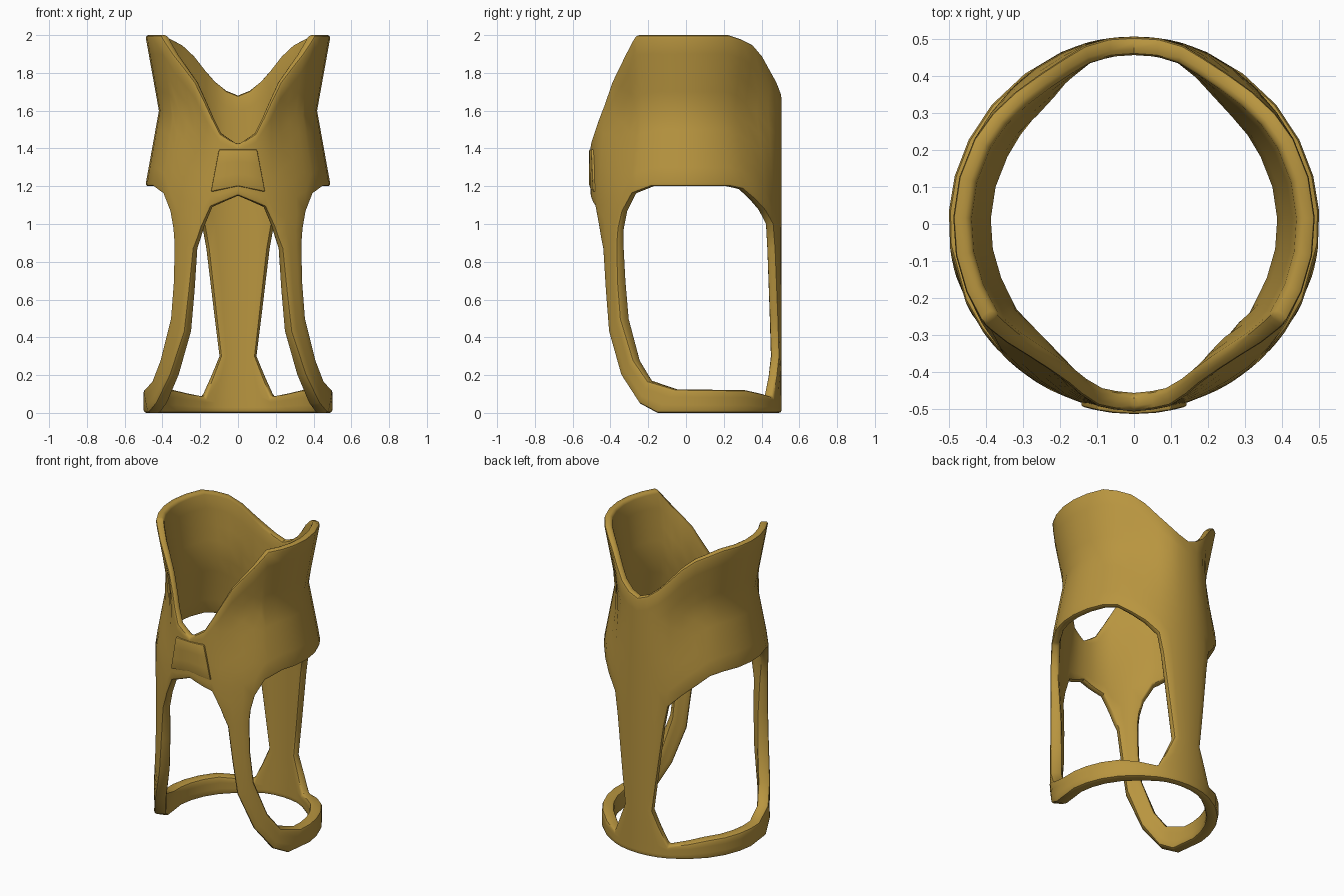
import bpy
import math

if "Cube" in bpy.data.objects:
    bpy.data.objects.remove(bpy.data.objects["Cube"])

mat = bpy.data.materials.new("ochre")
mat.diffuse_color = (0.48, 0.30, 0.05, 1)
mat.use_nodes = True
mat.node_tree.nodes["Principled BSDF"].inputs["Base Color"].default_value = mat.diffuse_color


def interp(x, pts):
    for (a, u), (b, v) in zip(pts, pts[1:]):
        if x <= b:
            return u + (v - u) * max(0, (x - a) / (b - a))
    return pts[-1][1]


def lerp(p, q, n):
    return [tuple(a + (b - a) * i / n for a, b in zip(p, q)) for i in range(n + 1)]


# Waisted cylinder: angle runs from the front (0) round to the back (180)
def radii(phi, z):
    w = interp(abs(phi), [(0, 0), (12, 0.1), (35, 1), (142, 1), (167, 0), (180, 0)])
    waist = interp(z, [(0, 0), (1.2, 0), (1.6, 1), (2, 0)])
    high = interp(z, [(0, 0), (1.0, 0), (1.2, 1), (2, 1)])
    low = interp(z, [(0, 1), (0.6, 1), (1.0, 0), (2, 0)])
    outer = 0.506 - 0.005 * w - w * (0.01 * high + 0.072 * waist)
    thick = 0.05 + 0.022 * w * low - 0.018 * w * waist
    return outer, outer - thick


def make_shell(name, patches, radius, bevel):
    """Wrap grids of (angle, z) points round the cylinder on both sides and thicken them."""
    index, params, faces = {}, [], []

    def vid(phi, z):
        key = (round(phi % 360, 2), round(z, 3))
        if key not in index:
            index[key] = len(params)
            params.append((phi, z))
        return index[key]

    for side in (1, -1):
        for grid in patches:
            for r0, r1 in zip(grid, grid[1:]):
                for i in range(len(r0) - 1):
                    f = [vid(side * p, z) for p, z in (r0[i], r0[i + 1], r1[i + 1], r1[i])]
                    area = (r0[i + 1][0] - r0[i][0]) * (r1[i][1] - r0[i][1]) \
                        - (r0[i + 1][1] - r0[i][1]) * (r1[i][0] - r0[i][0])
                    faces.append(f if area * side > 0 else f[::-1])
    n = len(params)
    verts = []
    for layer in (0, 1):
        for phi, z in params:
            r, a = radius(phi, z)[layer], math.radians(phi)
            verts.append((r * math.sin(a), -r * math.cos(a), z))
    edges = {(f[i], f[(i + 1) % 4]) for f in faces for i in range(4)}
    rim = [(b, a, a + n, b + n) for a, b in edges if (b, a) not in edges]
    inner = [[v + n for v in f[::-1]] for f in faces]
    me = bpy.data.meshes.new(name)
    me.from_pydata(verts, [], faces + inner + rim)
    me.validate()
    me.materials.append(mat)
    ob = bpy.data.objects.new(name, me)
    bpy.context.collection.objects.link(ob)
    bpy.context.view_layer.objects.active = ob
    ob.select_set(True)
    mod = ob.modifiers.new("rounded_edges", 'BEVEL')
    mod.width, mod.segments = bevel, 2
    mod.limit_method, mod.angle_limit = 'ANGLE', math.radians(50)
    bpy.ops.object.modifier_apply(modifier=mod.name)
    bpy.ops.object.shade_smooth_by_angle(angle=math.radians(40))
    ob.select_set(False)
    return ob


# Upper cuff: bottom and top edges as height over angle
low_edge = [(0, 1.15), (17, 1.09), (22, 1.0), (47, 1.07), (54, 1.16), (68, 1.2), (118, 1.2),
            (128, 1.185), (138, 1.13), (148, 1.07), (157, 1.0), (180, 1.0)]
top_edge = [(0, 1.42), (11, 1.48), (22, 1.64), (30, 1.75), (47, 1.9), (57, 2.0), (118, 2.0),
            (136, 1.96), (150, 1.88), (161, 1.78), (171, 1.71), (180, 1.68)]
columns = [0, 6, 11, 17] + [22 + 25 * i / 3 for i in range(4)] + \
    [54, 57, 68, 80, 92, 105, 118, 128, 138, 148] + [157 + 23 * i / 3 for i in range(4)]
cuff = [lerp((p, interp(p, low_edge)), (p, interp(p, top_edge)), 8) for p in columns]

# Front leg: pairs of inner and outer edge points, sweeping into the base ring
inner_edge = [(22, 1.0), (25, 0.93), (28, 0.87), (31, 0.65), (34.5, 0.43), (46, 0.2),
              (60, 0.05), (72, 0)]
outer_edge = [(47, 1.07), (44, 0.98), (43, 0.9), (43.5, 0.7), (46, 0.5), (56, 0.28),
              (66, 0.17), (84, 0.125)]
leg = [lerp(a, b, 3) for a, b in zip(inner_edge, outer_edge)]

# Base ring, continuing from the leg to the back
ring_top = [(84, 0.125), (130, 0.12), (157, 0.085), (180, 0.085)]
ring = [leg[-1]] + [lerp((p, 0), (p, interp(p, ring_top)), 3)
                    for p in [94, 105, 117, 130, 144] + [157 + 23 * i / 3 for i in range(4)]]

# Back spine, narrow near the base and widening into the cuff
spine_edge = [(157, 0.085), (163, 0.19), (168.5, 0.3), (165.5, 0.5), (160, 0.87), (157, 1.0)]
spine = [lerp(p, (180, p[1]), 3) for p in spine_edge]

make_shell("bottle_cage", [cuff, leg, ring, spine], radii, 0.015)

# Raised trapezoid pad on the front bridge
pad = [lerp((p * 16.5, 1.2 - 0.03 * p), (p * 11.5, 1.395), 3) for p in (0, 0.5, 1)]
make_shell("front_pad", [pad], lambda p, z: (0.513, 0.48), 0.008)
